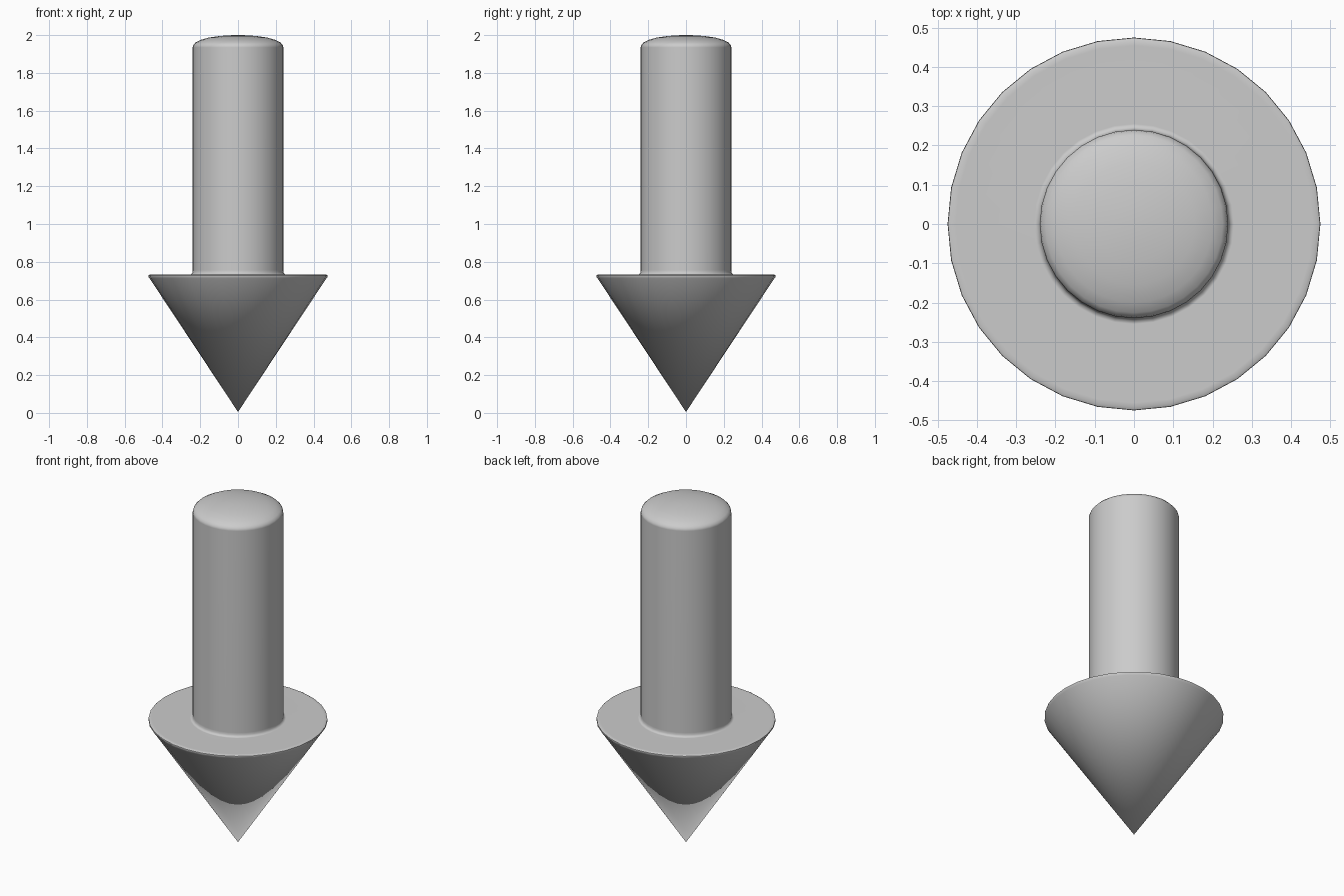
import bpy, bmesh, math

if "Cube" in bpy.data.objects:
    bpy.data.objects.remove(bpy.data.objects["Cube"])

SEGMENTS = 32


def lathe(name, profile):
    """Revolve an (r, z) profile around z; r = 0 ends close to a point."""
    bm = bmesh.new()
    verts = [bm.verts.new((r, 0, z)) for r, z in profile]
    edges = [bm.edges.new(pair) for pair in zip(verts, verts[1:])]
    bmesh.ops.spin(bm, geom=verts + edges, cent=(0, 0, 0), axis=(0, 0, 1),
                   angle=math.tau, steps=SEGMENTS, use_duplicate=False)
    bmesh.ops.remove_doubles(bm, verts=bm.verts, dist=0.0005)
    bmesh.ops.recalc_face_normals(bm, faces=bm.faces)
    mesh = bpy.data.meshes.new(name)
    bm.to_mesh(mesh)
    bm.free()
    obj = bpy.data.objects.new(name, mesh)
    bpy.context.collection.objects.link(obj)
    bpy.ops.object.select_all(action='DESELECT')
    obj.select_set(True)
    bpy.context.view_layer.objects.active = obj
    bpy.ops.object.shade_smooth_by_angle(angle=math.radians(50))
    return obj


# Downward cone head with a thin rounded rim, and a flat shoulder
head = [(0, 0.005), (0.468, 0.712), (0.475, 0.721), (0.474, 0.728),
        (0.466, 0.732), (0.455, 0.732)]

# Shaft with a small fillet at the shoulder and a shallow domed top
shaft = [(0.255, 0.732), (0.246, 0.735), (0.241, 0.744), (0.24, 0.756),
         (0.24, 1.935), (0.237, 1.948), (0.226, 1.96), (0.20, 1.974),
         (0.155, 1.987), (0.10, 1.995), (0.05, 1.999), (0, 2.0)]

# One continuous surface from tip to dome
arrow = lathe("down_arrow", head + shaft)

# Keep the large faces evenly shaded next to the small roundings
mod = arrow.modifiers.new("weighted_normals", 'WEIGHTED_NORMAL')
mod.keep_sharp = True
